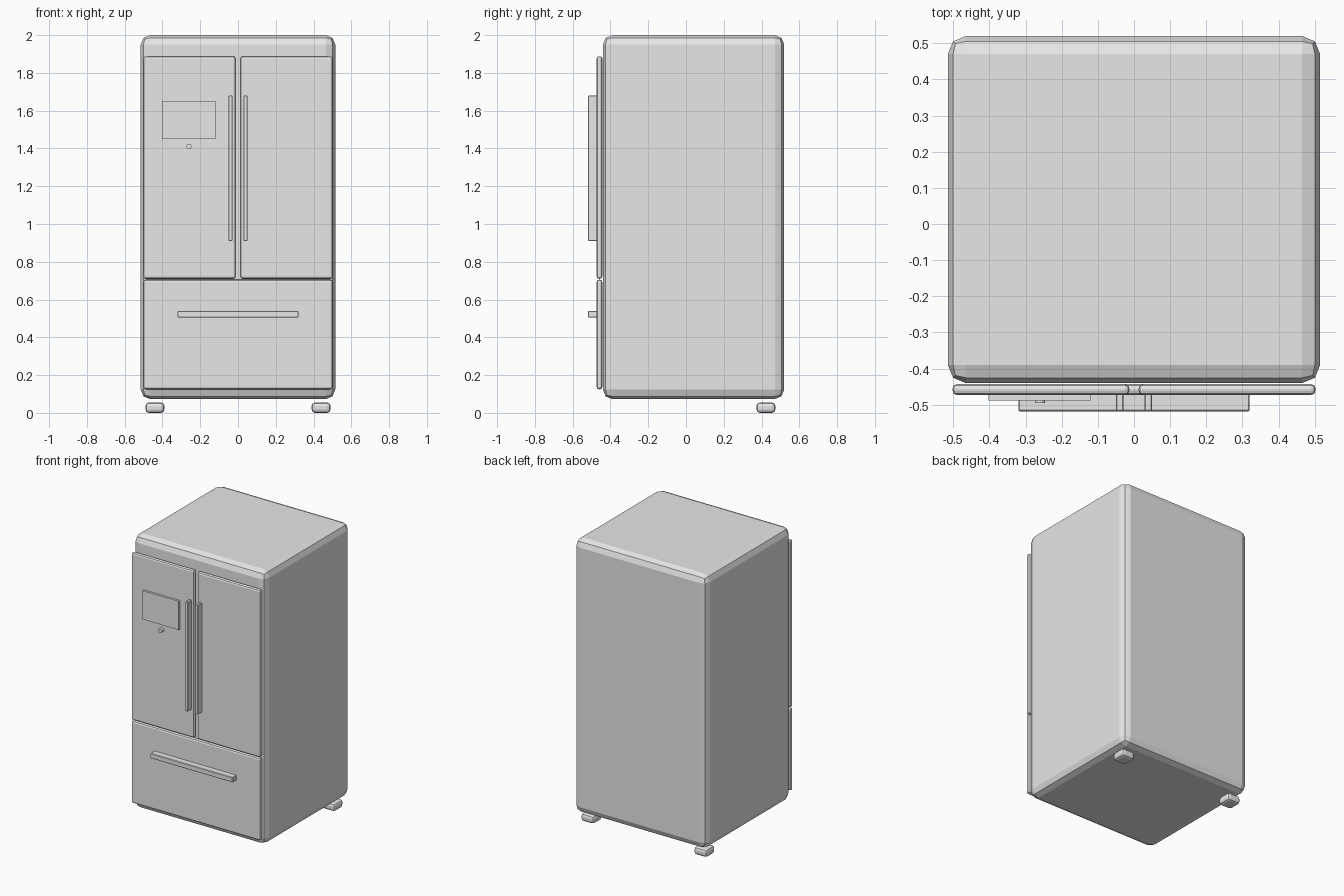
import bpy
from mathutils import Vector

cube = bpy.data.objects.get("Cube")
if cube:
    bpy.data.objects.remove(cube, do_unlink=True)

# Single painted-metal colour
grey = bpy.data.materials.new("light_grey")
grey.use_nodes = True
grey.diffuse_color = (0.8, 0.8, 0.8, 1)
grey.node_tree.nodes["Principled BSDF"].inputs["Base Color"].default_value = grey.diffuse_color


def box(name, low, high, bevel=0.0, segments=2):
    """Box between two corners, with optionally rounded edges."""
    low, high = Vector(low), Vector(high)
    bpy.ops.mesh.primitive_cube_add(size=1, location=(low + high) / 2)
    ob = bpy.context.object
    ob.name = name
    ob.scale = high - low
    bpy.ops.object.transform_apply(location=False, rotation=False, scale=True)
    ob.data.materials.append(grey)
    if bevel:
        mod = ob.modifiers.new("rounded_edges", "BEVEL")
        mod.width = bevel
        mod.segments = segments
    return ob


BACK, FRONT = -0.443, -0.473   # door panel depth
GRIP = -0.518                  # outer face of the handles

# Cabinet
box("cabinet", (-0.515, -0.44, 0.073), (0.515, 0.52, 2.0), 0.05)

# Freezer drawer and its handle
box("drawer", (-0.502, FRONT, 0.125), (0.502, BACK, 0.705), 0.012)
box("drawer_handle", (-0.32, GRIP, 0.505), (0.32, FRONT + 0.005, 0.54), 0.003, 1)

# Paired doors, door handles and rear feet
for side, s in (("left", 1), ("right", -1)):
    def pair(name, x0, x1, y0, y1, z0, z1, bevel, segments=2):
        a, b = sorted((s * x0, s * x1))
        box(side + "_" + name, (a, y0, z0), (b, y1, z1), bevel, segments)

    pair("door", 0.013, 0.502, FRONT, BACK, 0.71, 1.888, 0.012)
    pair("door_handle", 0.029, 0.05, GRIP, FRONT + 0.005, 0.91, 1.68, 0.003, 1)
    pair("rear_foot", 0.39, 0.49, 0.373, 0.473, 0.0, 0.055, 0.018)

# Display panel and dispenser button on the right door
box("display_panel", (-0.402, -0.488, 1.45), (-0.12, FRONT + 0.005, 1.652))
bpy.ops.mesh.primitive_cylinder_add(vertices=16, radius=0.014, depth=0.027,
                                    location=(-0.26, -0.482, 1.41),
                                    rotation=(1.5708, 0, 0))
button = bpy.context.object
button.name = "dispenser_button"
button.data.materials.append(grey)
bpy.ops.object.shade_smooth_by_angle()
